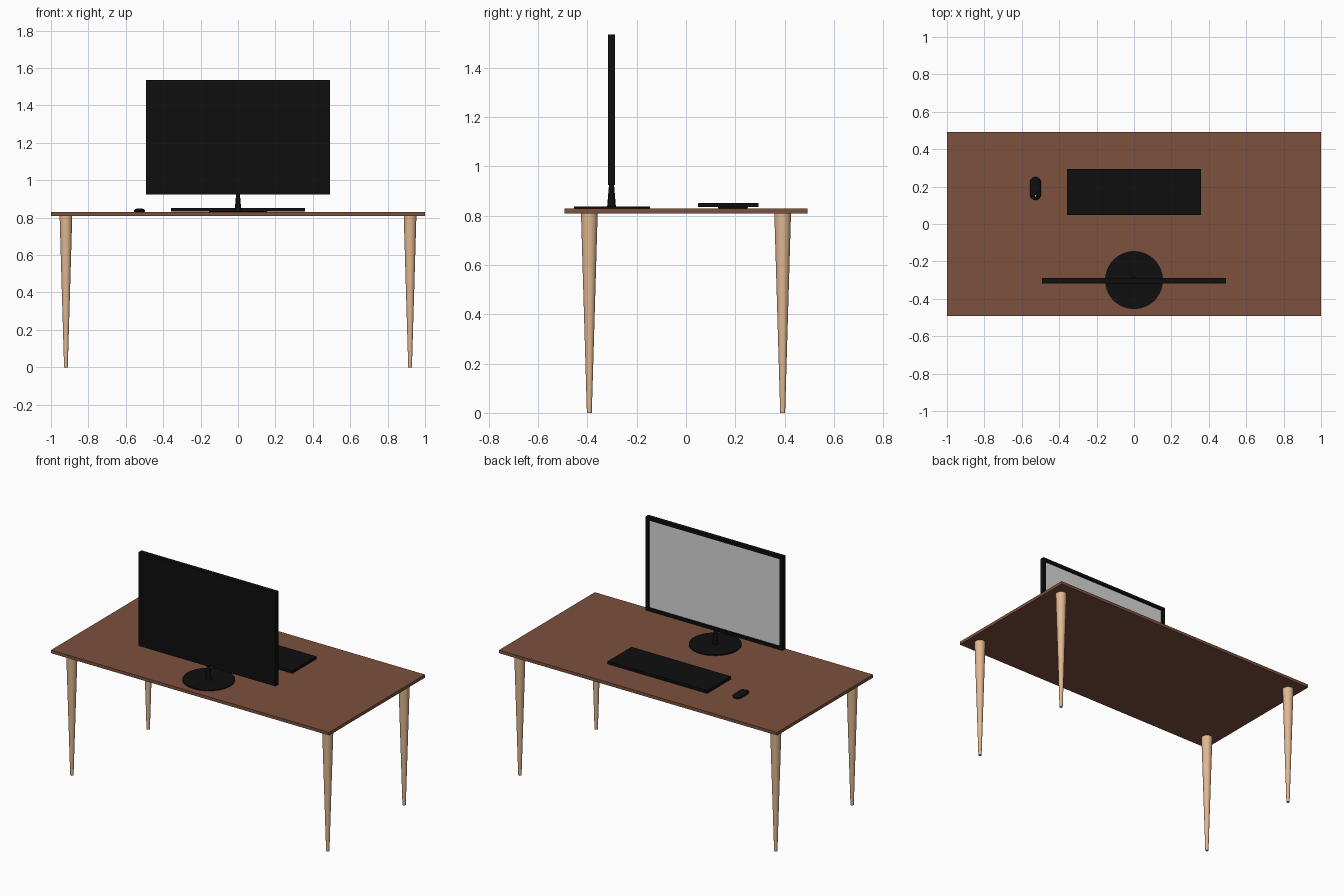
import bpy, bmesh, math

if "Cube" in bpy.data.objects:
    bpy.data.objects.remove(bpy.data.objects["Cube"])

TOP = 0.829  # height of the desk surface


def material(name, rgb):
    m = bpy.data.materials.new(name)
    m.diffuse_color = (*rgb, 1)
    m.use_nodes = True
    m.node_tree.nodes["Principled BSDF"].inputs["Base Color"].default_value = m.diffuse_color
    return m


brown = material("brown wood", (0.20, 0.083, 0.047))
pale = material("pale wood", (0.75, 0.48, 0.285))
black = material("black plastic", (0.0045, 0.0045, 0.0045))
grey = material("light grey", (0.68, 0.68, 0.68))


def make(name, bm, mats, smooth=False):
    bmesh.ops.recalc_face_normals(bm, faces=bm.faces)
    me = bpy.data.meshes.new(name)
    bm.to_mesh(me)
    bm.free()
    ob = bpy.data.objects.new(name, me)
    bpy.context.collection.objects.link(ob)
    for m in mats:
        me.materials.append(m)
    if smooth:
        bpy.ops.object.select_all(action='DESELECT')
        ob.select_set(True)
        bpy.context.view_layer.objects.active = ob
        bpy.ops.object.shade_smooth_by_angle(angle=math.radians(35))
    return ob


def box_mesh(lo, hi):
    bm = bmesh.new()
    bmesh.ops.create_cube(bm, size=1)
    for v in bm.verts:
        for i in range(3):
            v.co[i] = (lo[i] + hi[i]) / 2 + v.co[i] * (hi[i] - lo[i])
    return bm


def loft(name, x, y, rings, mat, half_len=0.0, n=32):
    """Stack rings of (z, radius); half_len stretches them into stadiums along y."""
    bm = bmesh.new()
    loops = []
    for z, r in rings:
        loop = []
        for i in range(n):
            a = 2 * math.pi * (i + 0.5) / n
            dy = math.copysign(half_len, math.sin(a))
            loop.append(bm.verts.new((x + r * math.cos(a), y + dy + r * math.sin(a), z)))
        loops.append(loop)
    for a, b in zip(loops, loops[1:]):
        for i in range(n):
            j = (i + 1) % n
            bm.faces.new((a[i], a[j], b[j], b[i]))
    bm.faces.new(loops[0])
    bm.faces.new(loops[-1])
    return make(name, bm, [mat], True)


# Desk: slab top on four tapered legs
make("desk_top", box_mesh((-1, -0.492, 0.809), (1, 0.492, TOP)), [brown])
for sy, end in ((-1, "front"), (1, "back")):
    for sx, side in ((-1, "left"), (1, "right")):
        loft(f"{end}_{side}_leg", sx * 0.92, sy * 0.392,
             [(0, 0.010), (0.81, 0.034)], pale)

# Monitor: the screen is a recessed face on the +y side
bm = box_mesh((-0.492, -0.317, 0.925), (0.492, -0.288, 1.535))
bm.normal_update()
screen = max(bm.faces, key=lambda f: f.normal.y)
bmesh.ops.inset_region(bm, faces=[screen], thickness=0.028)
rim = bmesh.ops.extrude_discrete_faces(bm, faces=[screen])["faces"][0]
rim.material_index = 1
for v in rim.verts:
    v.co.y -= 0.013
make("monitor", bm, [black, grey])

# Monitor stand
loft("stand_base", 0, -0.30, [(TOP, 0.155), (TOP + 0.007, 0.155)], black, n=48)
loft("stand_neck", 0, -0.302, [(TOP + 0.005, 0.018), (0.93, 0.010)], black)

# Keyboard, held just above the desk
make("keyboard", box_mesh((-0.358, 0.048, 0.834), (0.358, 0.293, 0.852)), [black])

# Mouse: domed stadium with a small scroll wheel
loft("mouse", -0.527, 0.19,
     [(TOP, 0.027), (0.834, 0.030), (0.839, 0.030), (0.844, 0.026),
      (0.847, 0.019), (0.849, 0.010)], black, half_len=0.031)
make("scroll_wheel", box_mesh((-0.529, 0.146, 0.842), (-0.525, 0.156, 0.850)), [grey])
